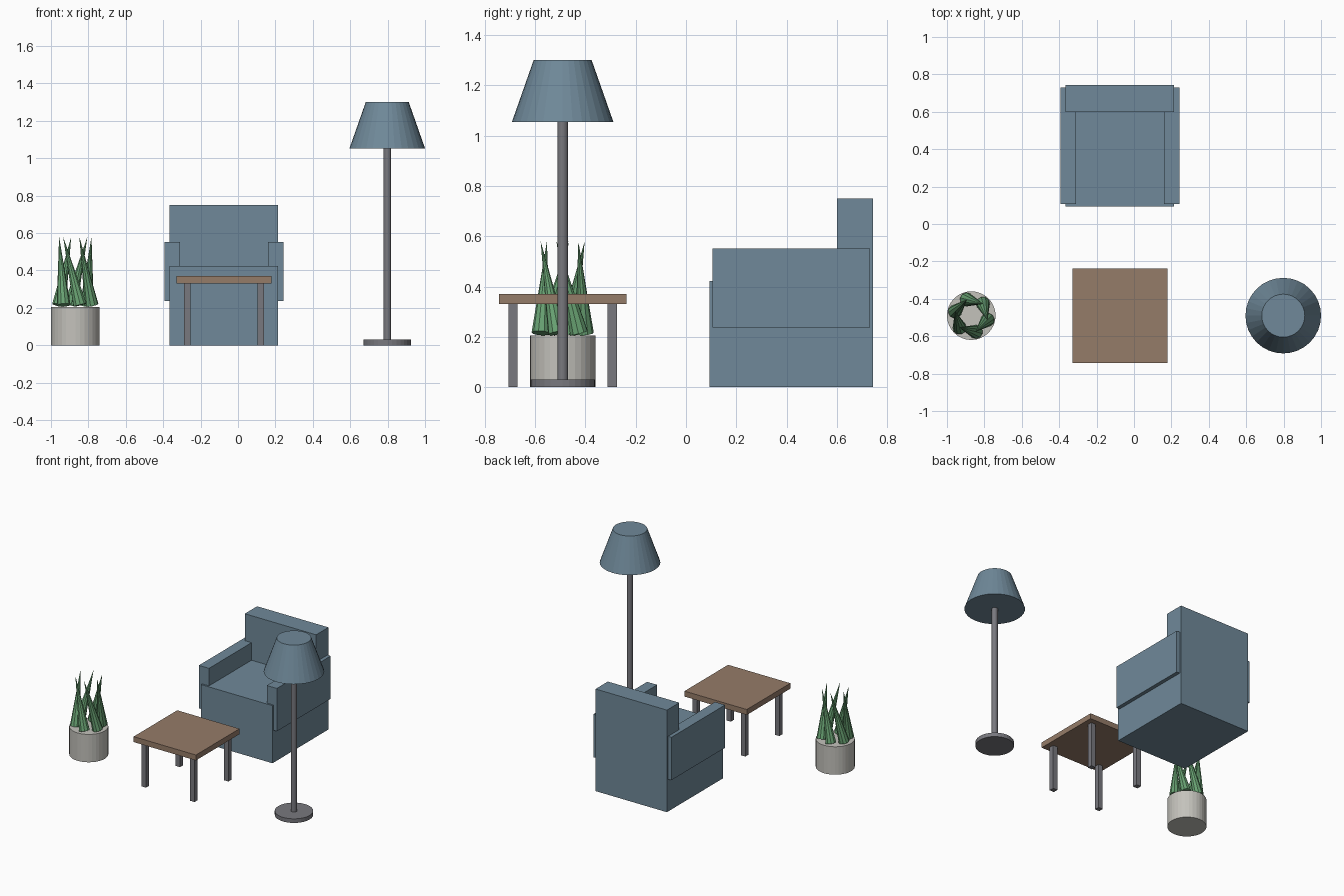
import bpy, bmesh
from math import radians, sin, cos
from mathutils import Vector

if "Cube" in bpy.data.objects:
    bpy.data.objects.remove(bpy.data.objects["Cube"])


def material(name, rgb):
    m = bpy.data.materials.new(name)
    m.diffuse_color = (*rgb, 1)
    m.use_nodes = True
    m.node_tree.nodes["Principled BSDF"].inputs["Base Color"].default_value = m.diffuse_color
    return m


BLUE = material("blue_fabric", (0.16, 0.25, 0.32))
WOOD = material("wood", (0.30, 0.20, 0.14))
METAL = material("metal", (0.19, 0.19, 0.21))
CERAMIC = material("ceramic", (0.55, 0.54, 0.50))
GREEN = material("leaf_green", (0.14, 0.36, 0.17))


def finish(name, bm, mat):
    bmesh.ops.recalc_face_normals(bm, faces=bm.faces)
    me = bpy.data.meshes.new(name)
    bm.to_mesh(me)
    bm.free()
    me.materials.append(mat)
    ob = bpy.data.objects.new(name, me)
    bpy.context.collection.objects.link(ob)
    return ob


def extrude_x(name, profile, x0, x1, mat):
    """Closed (y, z) profile extruded along x."""
    bm = bmesh.new()
    face = bm.faces.new([bm.verts.new((x0, y, z)) for y, z in profile])
    ext = bmesh.ops.extrude_face_region(bm, geom=[face])
    moved = [g for g in ext["geom"] if isinstance(g, bmesh.types.BMVert)]
    bmesh.ops.translate(bm, verts=moved, vec=(x1 - x0, 0, 0))
    return finish(name, bm, mat)


def box(name, x, y, z, mat):
    return extrude_x(name, [(y[0], z[0]), (y[1], z[0]), (y[1], z[1]), (y[0], z[1])], x[0], x[1], mat)


def cone(name, start, end, r0, r1, sides, mat):
    """Capped cone or cylinder from start to end."""
    a, b = Vector(start), Vector(end)
    bm = bmesh.new()
    bmesh.ops.create_cone(bm, cap_ends=True, segments=sides, radius1=r0, radius2=r1, depth=(b - a).length)
    bm.transform((b - a).to_track_quat('Z', 'Y').to_matrix().to_4x4())
    bmesh.ops.translate(bm, verts=bm.verts, vec=(a + b) / 2)
    return finish(name, bm, mat)


CX, CY = -0.075, -0.49   # chair/table axis in x, front row in y

# Armchair: seat and back as one L profile, plus two arms
extrude_x("seat_and_back", [(0.093, 0), (0.743, 0), (0.743, 0.75), (0.6, 0.75), (0.6, 0.423), (0.093, 0.423)],
          CX - 0.29, CX + 0.29, BLUE)
for side, s in (("left", -1), ("right", 1)):
    xs = sorted((CX + s * 0.235, CX + s * 0.317))
    box(side + "_arm", xs, (0.106, 0.73), (0.237, 0.552), BLUE)

# Coffee table: top and four square legs
box("table_top", (CX - 0.253, CX + 0.253), (CY - 0.253, CY + 0.253), (0.33, 0.37), WOOD)
for sx in (-1, 1):
    for sy in (-1, 1):
        x, y = CX + sx * 0.197, CY + sy * 0.197
        box("table_leg", (x - 0.018, x + 0.018), (y - 0.018, y + 0.018), (0, 0.33), METAL)

# Floor lamp
LX = 0.798
cone("lamp_base", (LX, CY, 0), (LX, CY, 0.03), 0.128, 0.128, 32, METAL)
cone("lamp_pole", (LX, CY, 0.03), (LX, CY, 1.06), 0.021, 0.021, 16, METAL)
cone("lamp_shade", (LX, CY, 1.053), (LX, CY, 1.3), 0.202, 0.115, 32, BLUE)

# Potted plant: six leaning leaves twisted around the pot axis
PX = -0.87
cone("plant_pot", (PX, CY, 0), (PX, CY, 0.205), 0.13, 0.13, 32, CERAMIC)
for i in range(6):
    a0 = radians(46 + 60 * i)
    a1 = a0 - radians(62)
    cone("leaf", (PX + 0.09 * cos(a0), CY + 0.09 * sin(a0), 0.215),
         (PX + 0.09 * cos(a1), CY + 0.09 * sin(a1), 0.58), 0.037, 0.0, 10, GREEN)
